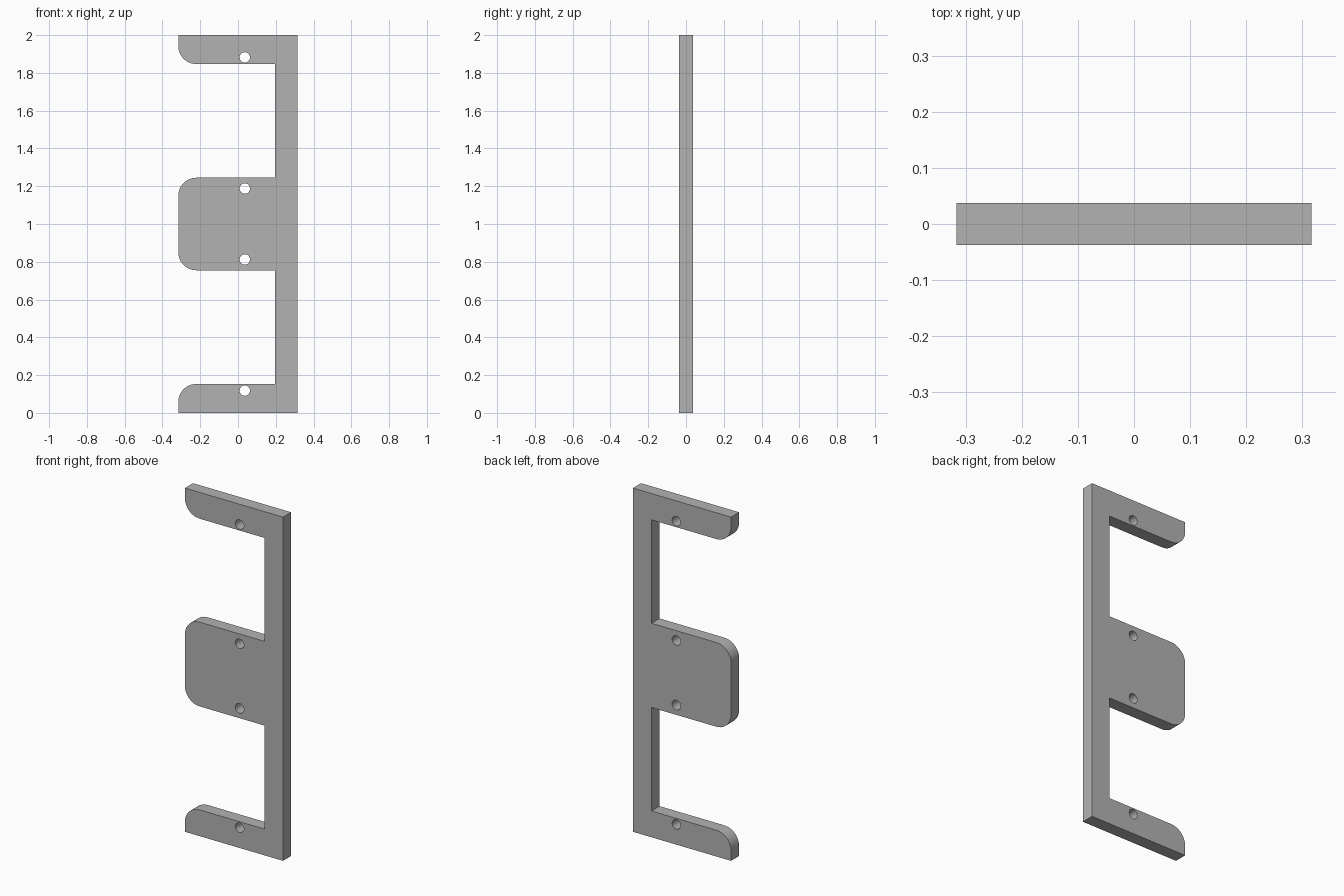
import bpy
import bmesh
from math import sin, cos, pi, radians

cube = bpy.data.objects.get("Cube")
if cube:
    bpy.data.objects.remove(cube, do_unlink=True)

HALF_W, HALF_T, HEIGHT = 0.316, 0.037, 2.0
SPINE_X = 0.196            # inner edge of the upright spine
ARM_Z, TAB_Z = 0.153, 0.755   # lower notch limits, mirrored for the upper notch
RADIUS = 0.095
HOLE_X, HOLE_R = 0.036, 0.0275
HOLE_Z = (0.118, 0.812)

# Plain grey finish
grey = bpy.data.materials.new("grey metal")
grey.use_nodes = True
colour = (0.45, 0.45, 0.45, 1)
grey.diffuse_color = colour
grey.node_tree.nodes["Principled BSDF"].inputs["Base Color"].default_value = colour


def arc(cx, cz, r, start, end, steps):
    """Points along an arc, angles in degrees."""
    angles = [radians(start + (end - start) * i / steps) for i in range(steps + 1)]
    return [(cx + r * cos(a), cz + r * sin(a)) for a in angles]


def add_loop(curve, points):
    spline = curve.splines.new("POLY")
    spline.points.add(len(points) - 1)
    for p, (x, z) in zip(spline.points, points):
        p.co = (x, z, 0, 1)
    spline.use_cyclic_u = True


# Outline: lower half from the spine, then mirrored about mid height
corner_x = -HALF_W + RADIUS
lower = [(HALF_W, 0), (-HALF_W, 0)]
lower += arc(corner_x, ARM_Z - RADIUS, RADIUS, 180, 90, 12)
lower += [(SPINE_X, ARM_Z), (SPINE_X, TAB_Z)]
lower += arc(corner_x, TAB_Z + RADIUS, RADIUS, 270, 180, 12)
upper = [(x, HEIGHT - z) for x, z in reversed(lower)]

curve = bpy.data.curves.new("bracket_plate", "CURVE")
curve.dimensions = "2D"
curve.fill_mode = "BOTH"
curve.extrude = HALF_T
add_loop(curve, lower + upper)

# Screw holes through each arm and the centre tab
for z in HOLE_Z:
    for hole_z in (z, HEIGHT - z):
        add_loop(curve, arc(HOLE_X, hole_z, HOLE_R, 0, 360, 32)[:-1])

# Stand the plate upright and turn it into a welded mesh
plate = bpy.data.objects.new("bracket_plate", curve)
bpy.context.collection.objects.link(plate)
plate.rotation_euler.x = pi / 2
bpy.ops.object.select_all(action="DESELECT")
bpy.context.view_layer.objects.active = plate
plate.select_set(True)
bpy.ops.object.convert(target="MESH")
bpy.ops.object.transform_apply(location=False, rotation=True, scale=False)

bm = bmesh.new()
bm.from_mesh(plate.data)
bmesh.ops.remove_doubles(bm, verts=bm.verts, dist=1e-4)
bmesh.ops.dissolve_limit(bm, angle_limit=radians(0.5), verts=bm.verts, edges=bm.edges)
bmesh.ops.recalc_face_normals(bm, faces=bm.faces)
bm.to_mesh(plate.data)
bm.free()

plate.data.materials.clear()
plate.data.materials.append(grey)
bpy.ops.object.shade_smooth_by_angle(angle=radians(30))
